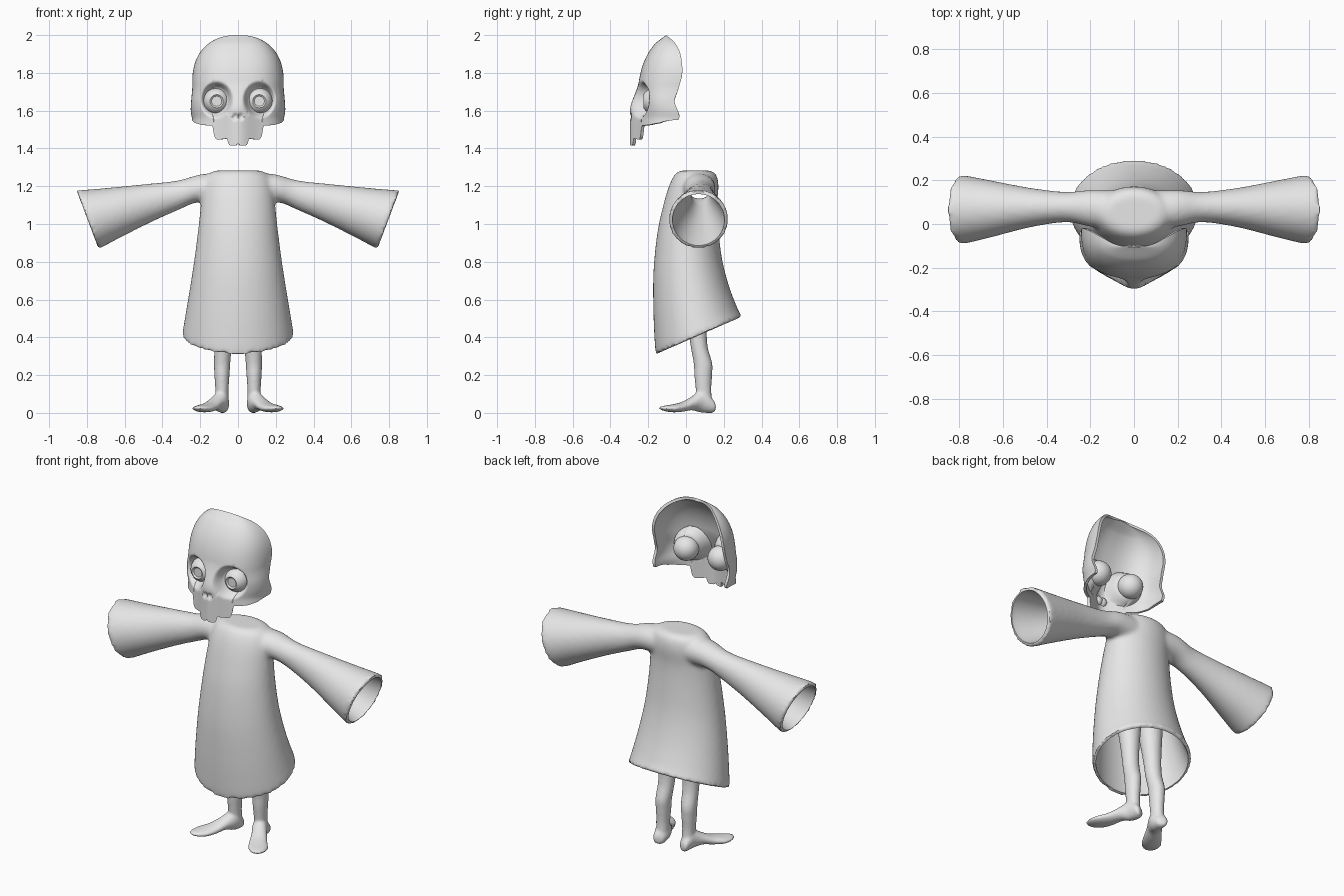
import bpy, bmesh, math
from mathutils import Vector, Matrix

if "Cube" in bpy.data.objects:
    bpy.data.objects.remove(bpy.data.objects["Cube"])

grey = bpy.data.materials.new("plain_grey")
grey.diffuse_color = (0.8, 0.8, 0.8, 1)
grey.use_nodes = True
grey.node_tree.nodes["Principled BSDF"].inputs["Base Color"].default_value = grey.diffuse_color


def curve(pts, t):
    """Smooth cubic through (t, v1, v2, ...) points."""
    t = min(max(t, pts[0][0]), pts[-1][0])
    i = 0
    while i < len(pts) - 2 and t > pts[i + 1][0]:
        i += 1

    def slope(k, c):
        a, b = pts[max(k - 1, 0)], pts[min(k + 1, len(pts) - 1)]
        return (b[c] - a[c]) / (b[0] - a[0])
    p, q = pts[i], pts[i + 1]
    h = q[0] - p[0]
    s = (t - p[0]) / h
    out = []
    for c in range(1, len(p)):
        out.append((2*s**3 - 3*s*s + 1) * p[c] + (s**3 - 2*s*s + s) * h * slope(i, c)
                   + (3*s*s - 2*s**3) * q[c] + (s**3 - s*s) * h * slope(i + 1, c))
    return out


def step(a, b, x):
    s = min(max((x - a) / (b - a), 0), 1)
    return s * s * (3 - 2 * s)


def loft(bm, rings, inset=0, sides=48, per=6):
    """Capped tube through rings (centre, axis a, axis b); an inset tube runs out past the first ring."""
    pts = [(i, *c, *a, *b) for i, (c, a, b) in enumerate(rings)]
    dense = []
    for k in range((len(pts) - 1) * per + 1):
        v = curve(pts, k / per)
        dense.append([Vector(v[0:3]), Vector(v[3:6]), Vector(v[6:9])])
    if inset:
        for r in dense:
            for j in (1, 2):
                r[j] *= 1 - inset / r[j].length
        c0, a0, b0 = dense[0]
        dense.insert(0, [c0 + (c0 - dense[1][0]).normalized() * 0.04, a0, b0])
    loops = []
    for c, a, b in dense:
        loops.append([bm.verts.new(c + a * math.cos(2*math.pi*i/sides) + b * math.sin(2*math.pi*i/sides))
                      for i in range(sides)])
    faces = [bm.faces.new(loops[0]), bm.faces.new(loops[-1])]
    for l, m in zip(loops, loops[1:]):
        for i in range(sides):
            j = (i + 1) % sides
            faces.append(bm.faces.new((l[i], l[j], m[j], m[i])))
    bmesh.ops.recalc_face_normals(bm, faces=faces)


def make(name, bm):
    me = bpy.data.meshes.new(name)
    bm.to_mesh(me)
    bm.free()
    me.materials.append(grey)
    ob = bpy.data.objects.new(name, me)
    bpy.context.collection.objects.link(ob)
    return ob


def apply(ob, kind, **settings):
    bpy.context.view_layer.objects.active = ob
    m = ob.modifiers.new(kind, kind)
    for k, v in settings.items():
        setattr(m, k, v)
    bpy.ops.object.modifier_apply(modifier=m.name)


def smooth(ob, angle=45):
    bpy.ops.object.select_all(action='DESELECT')
    ob.select_set(True)
    bpy.context.view_layer.objects.active = ob
    bpy.ops.object.shade_smooth_by_angle(angle=math.radians(angle))


# Robe body, hem to shoulders: front z, back z, front y, back y, half width
body = [((0, (yf + yb) / 2, (zf + zb) / 2), (w, 0, 0), (0, (yb - yf) / 2, (zb - zf) / 2))
        for zf, zb, yf, yb, w in [
            (.31, .51, -.16, .297, .296), (.38, .56, -.166, .27, .286),
            (.55, .68, -.173, .225, .262), (.75, .82, -.172, .19, .235),
            (.95, .97, -.152, .172, .212), (1.1, 1.1, -.12, .165, .197),
            (1.2, 1.2, -.09, .172, .187), (1.26, 1.26, -.06, .16, .16),
            (1.283, 1.283, -.03, .13, .12)]]


# Sleeves, cuff to shoulder: top x, top z, bottom x, bottom z, front y, back y
def sleeve(s):
    return [((s * (xt + xb) / 2, (yf + yb) / 2, (zt + zb) / 2), (0, (yb - yf) / 2, 0),
             (s * (xt - xb) / 2, 0, (zt - zb) / 2))
            for xt, zt, xb, zb, yf, yb in [
                (.855, 1.177, .738, .867, -.092, .224), (.82, 1.18, .71, .882, -.087, .22),
                (.7, 1.19, .62, .93, -.062, .2), (.5, 1.21, .46, 1.01, -.016, .166),
                (.32, 1.23, .31, 1.077, .008, .147), (.2, 1.262, .22, 1.113, -.01, .155),
                (.08, 1.272, .12, 1.11, -.03, .155)]]


bm = bmesh.new()
for rings in (body, sleeve(1), sleeve(-1)):
    loft(bm, rings)
robe = make("robe", bm)
apply(robe, 'REMESH', mode='VOXEL', voxel_size=0.012)
apply(robe, 'SMOOTH', factor=0.5, iterations=6)

# Hollow out the robe and both sleeves
for rings in (body[:7], sleeve(1), sleeve(-1)):
    bm = bmesh.new()
    loft(bm, rings, inset=0.02)
    cutter = make("robe_cavity", bm)
    cutter.hide_render = True
    apply(robe, 'BOOLEAN', operation='DIFFERENCE', solver='EXACT', object=cutter)
    bpy.data.objects.remove(cutter)
smooth(robe)

# Legs with feet, blended at the ankle and joined at the hips
leg = [((x, y, z), (rx, 0, 0), (0, ry, 0)) for z, x, y, rx, ry in [
    (.05, .085, .1, .036, .04), (.12, .085, .093, .035, .041), (.2, .085, .091, .04, .047),
    (.26, .084, .09, .043, .049), (.35, .08, .07, .046, .045), (.45, .078, .06, .05, .05),
    (.6, .075, .05, .064, .065), (.72, .07, .05, .07, .075)]]
foot = [((x, y, (zb + zt) / 2), (.9 * w, .42 * w, 0), (0, 0, (zt - zb) / 2))
        for x, y, w, zb, zt in [
            (.078, .152, .02, .012, .045), (.08, .14, .034, 0, .07), (.085, .1, .042, 0, .11),
            (.095, .07, .042, .004, .115), (.12, .03, .043, .014, .085),
            (.15, -.02, .05, .006, .058), (.182, -.07, .056, .003, .045),
            (.204, -.112, .042, .01, .038), (.216, -.138, .018, .02, .032)]]
bm = bmesh.new()
loft(bm, leg, sides=32)
loft(bm, foot, sides=32)
bmesh.ops.create_uvsphere(bm, u_segments=32, v_segments=16, radius=1,
                          matrix=Matrix.Translation((0, .05, .74)) @ Matrix.Diagonal((.14, .09, .1, 1)))
legs = make("legs", bm)
apply(legs, 'MIRROR', use_mirror_merge=False)
apply(legs, 'REMESH', mode='VOXEL', voxel_size=0.008)
apply(legs, 'SMOOTH', factor=0.5, iterations=4)
smooth(legs, 60)

# Skull mask: open-backed shell with sockets, muzzle and toothed lower edge
EDGE = [(0, 1.428), (.01, 1.416), (.044, 1.416), (.054, 1.43), (.06, 1.46), (.068, 1.45),
        (.115, 1.447), (.128, 1.465), (.138, 1.52), (.2, 1.525), (.235, 1.535), (.25, 1.55)]
WIDTH = [(1.4, .25), (1.5, .245), (1.55, .243), (1.6, .25), (1.65, .248), (1.72, .242), (1.75, .242)]
FRONT = [(1.4, -.25), (1.65, -.25), (1.75, -.25), (1.86, -.222), (1.95, -.168), (2, -.105)]
BACK = [(1.4, -.08), (1.53, -.05), (1.57, -.035), (1.65, -.06), (1.71, -.042), (1.8, -.02),
        (1.9, -.03), (1.96, -.06), (2, -.105)]
EYE = (.113, 1.65)


def edge_z(x):
    for (a, p), (b, q) in zip(EDGE, EDGE[1:]):
        if x <= b:
            return p + (q - p) * (x - a) / (b - a)
    return EDGE[-1][1]


def skull_point(u, v):
    low = edge_z(abs(u) * .25)
    z = low + (2 - low) * math.sin(v * math.pi / 2)
    w = curve(WIDTH, z)[0]
    if z > 1.75:
        w *= max(0, 1 - ((z - 1.75) / .25) ** 2.3) ** (1 / 2.3)
    yf, yb = curve(FRONT, z)[0], curve(BACK, z)[0]
    x = w * u
    y = yb + (yf - yb) * max(0, 1 - abs(u) ** 2.5) ** .4
    # muzzle and nose bridge
    y -= .046 * math.exp(-(x / .085) ** 2) * (1 - step(1.6, 1.76, z))
    # eye sockets
    d = math.hypot((abs(x) - EYE[0]) / .085, (z - EYE[1] - .008) / .095)
    y += .06 * (1 - step(.6, 1.05, d))
    # nose opening
    d = math.hypot((abs(x) - .014) / .018, (z - 1.568) / .02)
    y += .016 * (1 - step(.3, 1.1, d))
    return x, y, z


bm = bmesh.new()
NU, NV = 120, 90
grid = [[bm.verts.new(skull_point(math.sin((i / NU - .5) * math.pi), j / NV)) for i in range(NU + 1)]
        for j in range(NV + 1)]
for j in range(NV):
    for i in range(NU):
        bm.faces.new((grid[j][i], grid[j][i+1], grid[j+1][i+1], grid[j+1][i]))
bmesh.ops.remove_doubles(bm, verts=bm.verts, dist=0.0002)
skull = make("skull_mask", bm)
apply(skull, 'SOLIDIFY', thickness=0.016, offset=-1)
smooth(skull, 50)

# Eyeballs with a flat sunken iris
for s, side in ((1, "left"), (-1, "right")):
    bm = bmesh.new()
    bmesh.ops.create_uvsphere(bm, u_segments=32, v_segments=24, radius=.07,
                              matrix=Matrix.Rotation(math.pi / 2, 4, 'X'))
    for v in bm.verts:
        if v.co.y < -.061:
            v.co.y = -.054
    bmesh.ops.translate(bm, verts=bm.verts, vec=(s * EYE[0], -.165, EYE[1]))
    smooth(make(side + "_eye", bm), 35)
